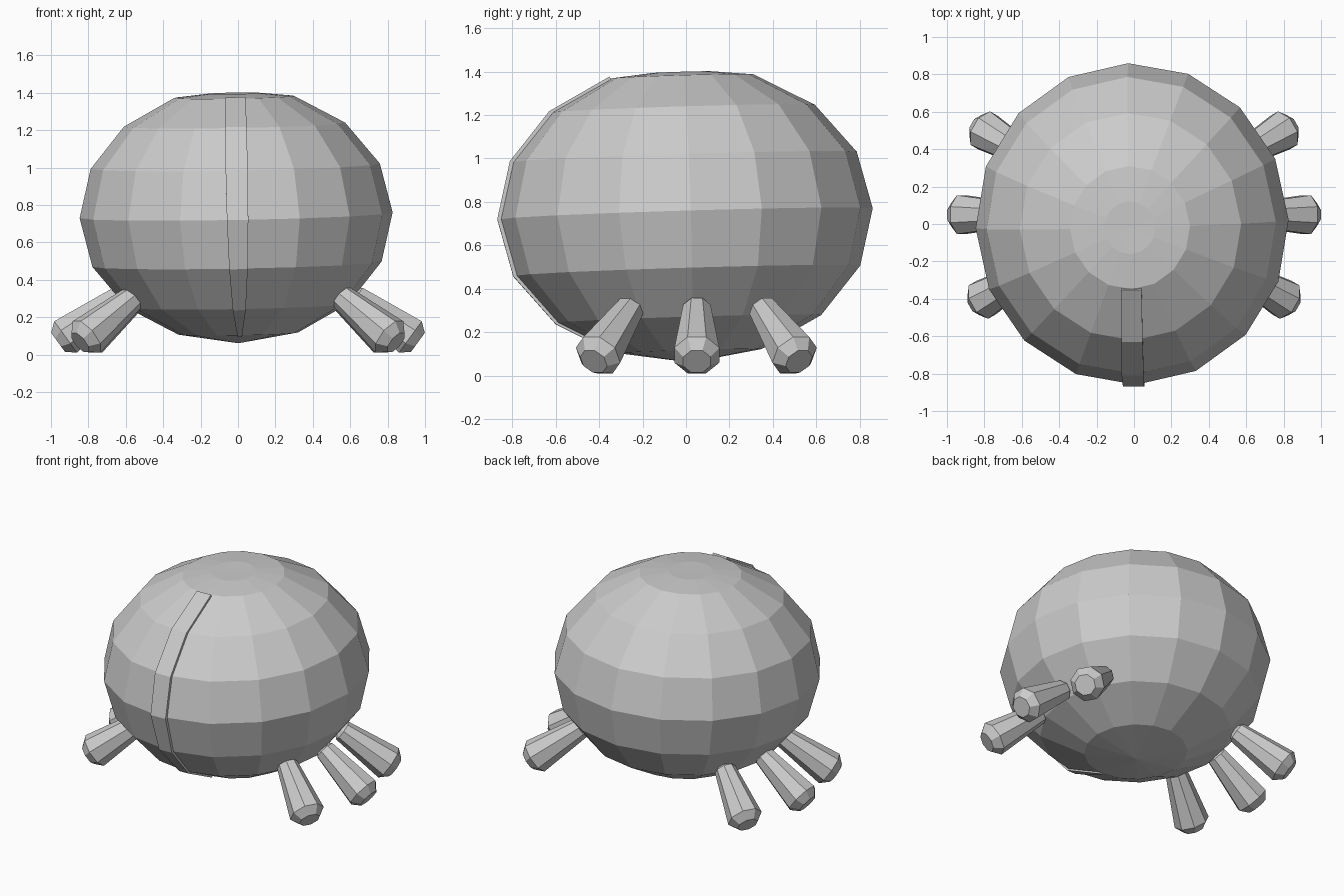
import bpy, bmesh, math
from mathutils import Vector, Matrix

cube = bpy.data.objects.get("Cube")
if cube:
    bpy.data.objects.remove(cube, do_unlink=True)

GREY = (0.6, 0.6, 0.6, 1)
mat = bpy.data.materials.new("plain_grey")
mat.use_nodes = True
mat.diffuse_color = GREY
mat.node_tree.nodes["Principled BSDF"].inputs["Base Color"].default_value = GREY


def finish(name, bm):
    bmesh.ops.recalc_face_normals(bm, faces=bm.faces)
    mesh = bpy.data.meshes.new(name)
    bm.to_mesh(mesh)
    bm.free()
    mesh.materials.append(mat)
    obj = bpy.data.objects.new(name, mesh)
    bpy.context.collection.objects.link(obj)
    return obj


def lathe(bm, profile, sides, turn, matrix):
    """Spin (radius, height) points into a closed faceted solid."""
    rings = []
    for r, h in profile:
        ring = []
        for i in range(sides if r > 0 else 1):
            a = turn + math.tau * i / sides
            ring.append(bm.verts.new(matrix @ Vector((r * math.cos(a), r * math.sin(a), h))))
        rings.append(ring)
    for low, high in zip(rings, rings[1:]):
        for i in range(sides):
            j = (i + 1) % sides
            quad = [low[i % len(low)], low[j % len(low)], high[j % len(high)], high[i % len(high)]]
            bm.faces.new(list(dict.fromkeys(quad)))
    for ring in (rings[0], rings[-1]):
        if len(ring) > 2:
            bm.faces.new(ring)


# Body: slightly tilted squashed ball with a flattened crown
CENTRE_Z = 0.745
RADIUS, HALF = 0.85, 0.685
tilt = (Matrix.Translation((-0.01, 0, CENTRE_Z))
        @ Matrix.Rotation(0.03, 4, 'X') @ Matrix.Rotation(-0.018, 4, 'Y')
        @ Matrix.Diagonal((0.985, 1.012, 1, 1)))
arc = [(RADIUS * math.sin(math.pi * k / 8), -HALF * math.cos(math.pi * k / 8)) for k in range(1, 8)]
body_profile = [(0, -HALF)] + arc + [(0.14, 0.652), (0, 0.65)]
bm = bmesh.new()
lathe(bm, body_profile, 16, math.radians(1.5), tilt)
finish("body", bm)

# Front seam: thin tapering band following the front of the body
bm = bmesh.new()
widths = [0.012, 0.035, 0.05, 0.058, 0.06, 0.058, 0.055]
rows = []
for (r, h), w in zip(arc, widths):
    out = Vector((0, -r, h)).normalized() * 0.009
    row = []
    for x, lift in ((-w, -1), (-w, 1), (w, 1), (w, -1)):
        row.append(bm.verts.new(tilt @ (Vector((x + 0.008, -r, h)) + out * lift)))
    rows.append(row)
for a, b in zip(rows, rows[1:]):
    for i in range(4):
        j = (i + 1) % 4
        bm.faces.new((a[i], a[j], b[j], b[i]))
bm.faces.new(rows[0])
bm.faces.new(rows[-1])
finish("front_seam", bm)

# Legs: flared eight-sided pegs with chamfered feet, mirrored left and right
leg_profile = [(0.045, -0.02), (0.068, 0), (0.112, 0.36), (0.068, 0.41)]
feet = {
    "front": ((0.845, -0.425, 0.065), -30),
    "middle": ((0.962, 0.05, 0.065), 0),
    "rear": ((0.835, 0.52, 0.065), 30),
}
DROP = math.radians(36)
for place, (foot, yaw) in feet.items():
    yaw = math.radians(yaw)
    axis = Vector((math.cos(DROP) * math.cos(yaw), math.cos(DROP) * math.sin(yaw), -math.sin(DROP)))
    base = Vector(foot) - axis * 0.41
    aim = Matrix.Rotation(yaw, 4, 'Z') @ Matrix.Rotation(math.pi / 2 + DROP, 4, 'Y')
    for side, sign in (("left", 1), ("right", -1)):
        bm = bmesh.new()
        place_matrix = Matrix.Diagonal((sign, 1, 1, 1)) @ Matrix.Translation(base) @ aim
        lathe(bm, leg_profile, 8, math.pi / 8, place_matrix)
        finish(f"{place}_leg_{side}", bm)
